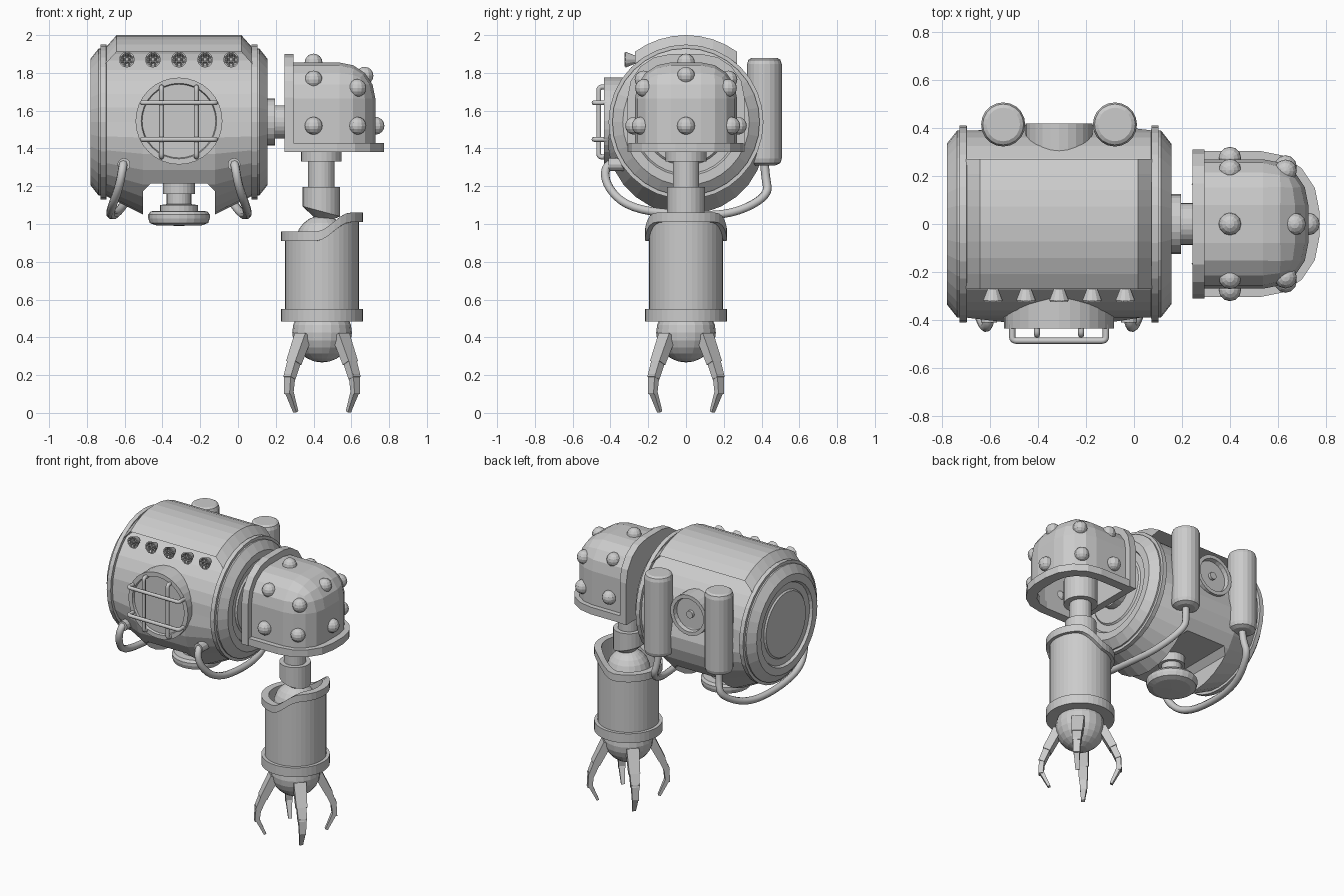
import bpy, bmesh, math
from mathutils import Matrix, Vector

if "Cube" in bpy.data.objects:
    bpy.data.objects.remove(bpy.data.objects["Cube"])

grey = bpy.data.materials.new("plain grey metal")
grey.use_nodes = True
grey.diffuse_color = (0.6, 0.6, 0.6, 1)
grey.node_tree.nodes["Principled BSDF"].inputs["Base Color"].default_value = grey.diffuse_color

TURN = {"z": Matrix(), "x": Matrix.Rotation(math.pi / 2, 4, "Y"),
        "-x": Matrix.Rotation(-math.pi / 2, 4, "Y"),
        "-y": Matrix.Rotation(math.pi / 2, 4, "X"),
        "y": Matrix.Rotation(-math.pi / 2, 4, "X")}
MID, AXIS = -0.3125, 1.54      # barrel centre in x and z
ARM = 0.445                    # arm centre in x


def make(name, bm):
    bmesh.ops.recalc_face_normals(bm, faces=bm.faces)
    mesh = bpy.data.meshes.new(name)
    bm.to_mesh(mesh)
    bm.free()
    return link(name, mesh)


def link(name, data):
    data.materials.append(grey)
    ob = bpy.data.objects.new(name, data)
    bpy.context.collection.objects.link(ob)
    return ob


def skin(bm, rings, closed=False):
    """Bridge successive vertex rings; optionally join the last to the first."""
    n = len(rings[0])
    pairs = list(zip(rings, rings[1:])) + ([(rings[-1], rings[0])] if closed else [])
    for a, b in pairs:
        for i in range(n):
            j = (i + 1) % n
            bm.faces.new((a[i], a[j], b[j], b[i]))


def lathe(name, profile, at, axis="z", segs=32, deform=None):
    bm = bmesh.new()
    rings = []
    for r, h in profile:
        angles = [math.tau * i / segs for i in range(segs)]
        rings.append([bm.verts.new((r * math.cos(a), r * math.sin(a), h)) for a in angles])
    skin(bm, rings)
    bmesh.ops.remove_doubles(bm, verts=bm.verts, dist=1e-5)
    bmesh.ops.dissolve_degenerate(bm, edges=bm.edges, dist=1e-5)
    if deform:
        for v in bm.verts:
            v.co.z += deform(v.co)
    bm.transform(Matrix.Translation(at) @ TURN[axis])
    return make(name, bm)


def box(name, lo, hi, pick=None, bevel=0.0, segs=4):
    lo, hi = Vector(lo), Vector(hi)
    bm = bmesh.new()
    bmesh.ops.create_cube(bm, size=2)
    edges = [e for e in bm.edges if pick and pick((e.verts[0].co + e.verts[1].co) / 2)]
    bm.transform(Matrix.Translation((lo + hi) / 2) @ Matrix.Diagonal(((hi - lo) / 2).to_4d()))
    if edges:
        bmesh.ops.bevel(bm, geom=edges, offset=bevel, segments=segs, profile=0.5, affect="EDGES")
    return make(name, bm)


def ball(name, at, r, u=16, v=10):
    bm = bmesh.new()
    bmesh.ops.create_uvsphere(bm, u_segments=u, v_segments=v, radius=r)
    bm.transform(Matrix.Translation(at))
    return make(name, bm)


def tube(name, points, r, order=3):
    cu = bpy.data.curves.new(name, "CURVE")
    cu.dimensions = "3D"
    cu.bevel_depth, cu.bevel_resolution, cu.use_fill_caps = r, 2, True
    sp = cu.splines.new("NURBS")
    sp.points.add(len(points) - 1)
    for p, co in zip(sp.points, points):
        p.co = (*co, 1)
    sp.order_u, sp.use_endpoint_u, sp.resolution_u = order, True, 5
    return link(name, cu)


def modify(ob, kind, **settings):
    mod = ob.modifiers.new(kind.lower(), kind)
    for key, value in settings.items():
        setattr(mod, key, value)
    bpy.context.view_layer.objects.active = ob
    bpy.ops.object.modifier_apply(modifier=mod.name)


def cut(ob, cutter):
    modify(ob, "BOOLEAN", object=cutter, operation="DIFFERENCE", solver="EXACT")
    bpy.data.objects.remove(cutter)


# Barrel body with a belly that swells toward the middle
bm = bmesh.new()
rings = []
for dx, swell in ((-0.39, 0), (-0.19, 0.1), (0.19, 0.1), (0.39, 0)):
    ring = []
    for i in range(32):
        a = math.tau * i / 32
        r = 0.39 + swell * max(0, -math.sin(a)) ** 0.7
        ring.append(bm.verts.new((MID + dx, r * math.cos(a), AXIS + r * math.sin(a))))
    rings.append(ring)
skin(bm, rings)
bm.faces.new(rings[0])
bm.faces.new(rings[-1])
barrel = make("barrel_body", bm)
cut(barrel, box("belly_cutter", (MID - 0.19, -0.7, 0.8), (MID + 0.19, 0.7, 1.215),
                lambda m: m.z > 0.5 and abs(m.x) > 0.5, 0.04, 1))

# Raised roof panel with sloped ends
bm = bmesh.new()
rings = []
for dx, r in ((-0.388, 0.36), (-0.388, 0.395), (-0.33, 0.46), (0.33, 0.46), (0.388, 0.395), (0.388, 0.36)):
    arc = [math.radians(-36 + 9 * i) for i in range(9)]
    rings.append([bm.verts.new((MID + dx, 0.46 * math.sin(a), AXIS + r * math.cos(a)
                                - (0.46 - r) * (1 - math.cos(a)))) for a in arc])
skin(bm, rings, closed=True)
make("roof_panel", bm)

# Flanged end caps
CAP = [(0, -0.02), (0.41, -0.005), (0.41, 0.025), (0.39, 0.025), (0.39, 0.035), (0.335, 0.078),
       (0.285, 0.078), (0.275, 0.06), (0.23, 0.06), (0.22, 0.07), (0, 0.07)]
lathe("right_end_cap", CAP, (MID - 0.39, 0, AXIS), "-x")
lathe("left_end_cap", CAP, (MID + 0.39, 0, AXIS), "x")

# Front porthole with its guard bars
lathe("porthole", [(0, 0), (0.23, 0), (0.23, 0.14), (0.2, 0.14), (0.195, 0.125), (0, 0.125)],
      (MID, -0.295, AXIS + 0.005), "-y")


def guard(name, half, depth, place):
    out = [(half, -0.42), (half, depth + 0.03), (half, depth), (half - 0.04, depth)]
    path = out + [(-s, y) for s, y in reversed(out)]
    tube(name, [place(s, y) for s, y in path], 0.013)


for side in (-1, 1):
    guard(f"guard_bar_across_{side}", 0.195, -0.487, lambda s, y: (MID + s, y, AXIS + 0.005 + side * 0.097))
    guard(f"guard_bar_upright_{side}", 0.185, -0.462, lambda s, y: (MID + side * 0.092, y, AXIS + s))

# Row of caged lamps
for i in range(5):
    x = MID + (i - 2) * 0.138
    lathe(f"lamp_shade_{i}", [(0, 0), (0.02, 0), (0.042, 0.055), (0.034, 0.055), (0.015, 0.012), (0, 0.012)],
          (x, -0.265, 1.87), "-y", 12)
    ball(f"lamp_bulb_{i}", (x, -0.298, 1.87), 0.02, 10, 6)
    for d in (-0.012, 0.012):
        tube(f"lamp_cage_across_{i}", [(x - 0.037, -0.322, 1.87 + d), (x + 0.037, -0.322, 1.87 + d)], 0.004, 2)
        tube(f"lamp_cage_upright_{i}", [(x + d, -0.322, 1.833), (x + d, -0.322, 1.907)], 0.004, 2)

# Rear hatch, tanks and hoses
lathe("rear_hatch", [(0, 0), (0.14, 0), (0.14, 0.12), (0.115, 0.12), (0.11, 0.09), (0.025, 0.09),
                     (0.025, 0.11), (0, 0.11)], (MID, 0.3, 1.64), "y", 24)
TANK = [(0, 0), (0.06, 0), (0.085, 0.012), (0.092, 0.035), (0.092, 0.535), (0.085, 0.558), (0.07, 0.567), (0, 0.567)]
HOSE = [(0.292, -0.37, 1.325), (0.295, -0.43, 1.32), (0.315, -0.425, 1.2), (0.36, -0.3, 1.08), (0.365, 0, 1.045),
        (0.33, 0.25, 1.05), (0.26, 0.44, 1.15), (0.235, 0.42, 1.25), (0.233, 0.415, 1.33)]
for side, word in ((-1, "right"), (1, "left")):
    lathe(f"{word}_tank", TANK, (MID + side * 0.233, 0.415, 1.311), segs=20)
    tube(f"{word}_hose", [(MID + side * x, y, z) for x, y, z in HOSE], 0.023)
    lathe(f"{word}_hose_collar", [(0, 0), (0.034, 0), (0.034, 0.09), (0, 0.09)],
          (MID + side * 0.292, -0.32, 1.315), "-y", 12)

# Valve under the belly
lathe("belly_valve", [(0, 0.99), (0.12, 0.993), (0.155, 1.005), (0.163, 1.03), (0.163, 1.05), (0.15, 1.067),
                      (0.1, 1.07), (0.1, 1.1), (0.065, 1.105), (0.065, 1.16), (0.085, 1.16), (0.085, 1.23),
                      (0, 1.23)], (MID, 0, 0), segs=24)

# Shoulder joint and hollow riveted cover
lathe("shoulder_axle", [(0, 0), (0.125, 0), (0.125, 0.06), (0.088, 0.06), (0.088, 0.14), (0, 0.14)],
      (0.135, 0, AXIS), "x", 24)
dome = box("shoulder_cover", (0.28, -0.27, 1.4), (0.727, 0.27, 1.855),
           lambda m: m.x > -0.5 and m.z > -0.5, 0.19)
bm = bmesh.new()
bm.from_mesh(dome.data)
bmesh.ops.delete(bm, geom=[f for f in bm.faces if f.normal.z < -0.9 or f.normal.x < -0.9], context="FACES")
bm.to_mesh(dome.data)
bm.free()
modify(dome, "SOLIDIFY", thickness=0.03, offset=-1)
box("shoulder_back_plate", (0.245, -0.31, 1.38), (0.295, 0.31, 1.9),
    lambda m: m.z > 0.5 and abs(m.y) > 0.5, 0.23)


def front_corners(m):
    return m.x > 0.5 and abs(m.y) > 0.5


rim = box("shoulder_rim", (0.27, -0.305, 1.38), (0.773, 0.305, 1.43), front_corners, 0.25)
cut(rim, box("rim_cutter", (0.296, -0.24, 1.3), (0.697, 0.24, 1.5), front_corners, 0.18))

RIVETS = [(0.4, 0, 1.855), (0.67, 0, 1.785), (0.728, 0, 1.52), (0.4, 0.225, 1.765), (0.4, 0.275, 1.52),
          (0.632, 0.222, 1.72), (0.632, 0.24, 1.52)]
for x, y, z in RIVETS:
    for s in ((1, -1) if y else (1,)):
        ball("shoulder_rivet", (x, s * y, z), 0.047, 12, 8)

# Upper arm with a slanted lower socket
lathe("upper_arm", [(0, 1.0), (0.1, 1.067), (0.1, 1.195), (0.07, 1.195), (0.07, 1.33), (0.108, 1.33),
                    (0.108, 1.5), (0.07, 1.5), (0.07, 1.75), (0, 1.75)], (ARM - 0.004, 0, 0), segs=24,
      deform=lambda c: -0.27 * c.x if c.z < 1.1 else 0)
ball("elbow_ball", (ARM, 0, 0.905), 0.14, 20, 12)


def step_up(c):
    """Raise the outer half of the sleeve's top edge."""
    t = min(1, max(0, (c.x + 0.03) / 0.18))
    return 0.1 * t * t * (3 - 2 * t) if c.z > 0.9 else 0


# Forearm sleeve
lathe("forearm_sleeve", [(0, 0.49), (0.217, 0.485), (0.217, 0.55), (0.195, 0.55), (0.195, 0.91), (0.217, 0.91),
                         (0.217, 0.96), (0.17, 0.96), (0.17, 0.85), (0, 0.85)], (ARM, 0, 0), segs=40, deform=step_up)

# Hand ball and four jointed claws
ball("hand_ball", (ARM, 0, 0.425), 0.158, 20, 12)
JOINTS = [((0.14, 0.41), (0.212, 0.265), 0.08, 0.07), ((0.203, 0.285), (0.244, 0.185), 0.062, 0.055),
          ((0.241, 0.205), (0.25, 0.1), 0.05, 0.042), ((0.25, 0.12), (0.197, 0.006), 0.04, 0.024)]
for k in range(4):
    bm = bmesh.new()
    spin = Matrix.Translation((ARM, 0, 0)) @ Matrix.Rotation(math.pi / 4 + k * math.pi / 2, 4, "Z")
    for (ra, za), (rb, zb), wa, wb in JOINTS:
        a, b = Vector((ra, 0, za)), Vector((rb, 0, zb))
        lean = Matrix.Rotation(math.atan2(rb - ra, zb - za), 4, "Y")
        bmesh.ops.create_cone(bm, cap_ends=True, segments=4, radius1=wa * 0.707, radius2=wb * 0.707,
                              depth=(b - a).length, matrix=spin @ Matrix.Translation((a + b) / 2) @ lean
                              @ Matrix.Diagonal((0.7, 1, 1, 1)) @ Matrix.Rotation(math.pi / 4, 4, "Z"))
    make(f"claw_{k + 1}", bm)
